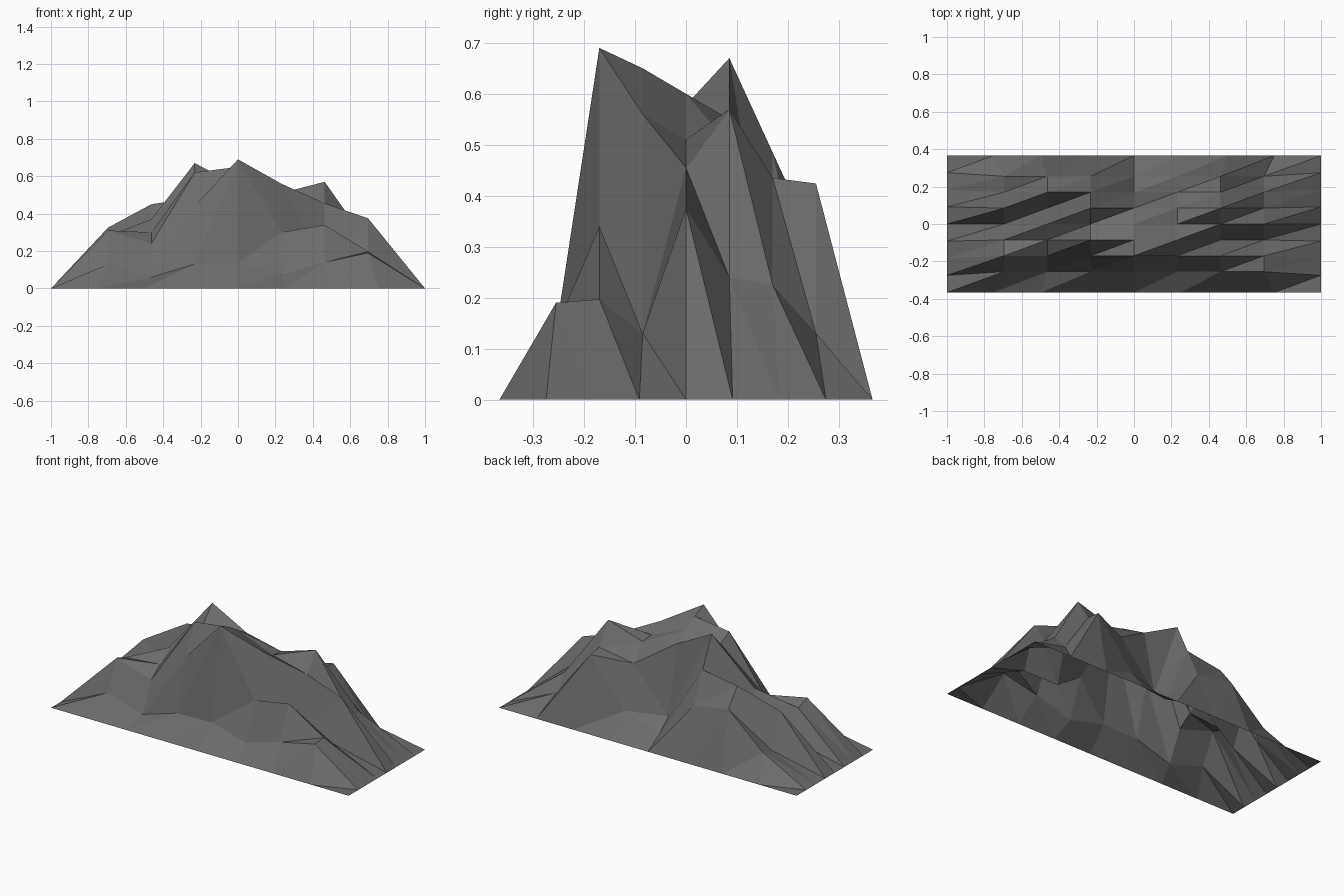
import bpy, bmesh

if "Cube" in bpy.data.objects:
    bpy.data.objects.remove(bpy.data.objects["Cube"])

# Ridge heights of the 7 x 7 inner points; rows run front to back, columns left to right
HEIGHTS = [
    [.13, .06, .13, .135, .075, .14, .19],
    [.31, .24, .44, .69, .30, .34, .197],
    [.28, .30, .62, .65, .56, .13, .13],
    [.13, .37, .578, .60, .51, .455, .375],
    [.325, .19, .67, .55, .50, .57, .24],
    [.12, .45, .485, .14, .40, .435, .225],
    [.14, .34, .30, .065, .145, .424, .13],
]
N = 8
HALF_X, HALF_Y = 1.0, 0.366


def point(i, j):
    """Grid point: the rim lies on the ground, inner points are pulled in a little."""
    rim = i in (0, N) or j in (0, N)
    u, v = i / 4 - 1, j / 4 - 1
    if rim:
        return (u * HALF_X, v * HALF_Y, 0)
    return (u * 0.927 * HALF_X, v * 0.929 * HALF_Y, HEIGHTS[j - 1][i - 1])


# Mountain: open-bottomed faceted sheet, every cell split the same way
bm = bmesh.new()
grid = [[bm.verts.new(point(i, j)) for i in range(N + 1)] for j in range(N + 1)]
for j in range(N):
    for i in range(N):
        a, b = grid[j][i], grid[j][i + 1]
        d, c = grid[j + 1][i], grid[j + 1][i + 1]
        bm.faces.new((a, b, c))
        bm.faces.new((a, c, d))
bm.normal_update()

mesh = bpy.data.meshes.new("mountain")
bm.to_mesh(mesh)
bm.free()

rock = bpy.data.materials.new("rock grey")
rock.diffuse_color = (0.155, 0.15, 0.146, 1)
rock.use_nodes = True
rock.node_tree.nodes["Principled BSDF"].inputs["Base Color"].default_value = rock.diffuse_color
mesh.materials.append(rock)

mountain = bpy.data.objects.new("mountain", mesh)
bpy.context.collection.objects.link(mountain)
